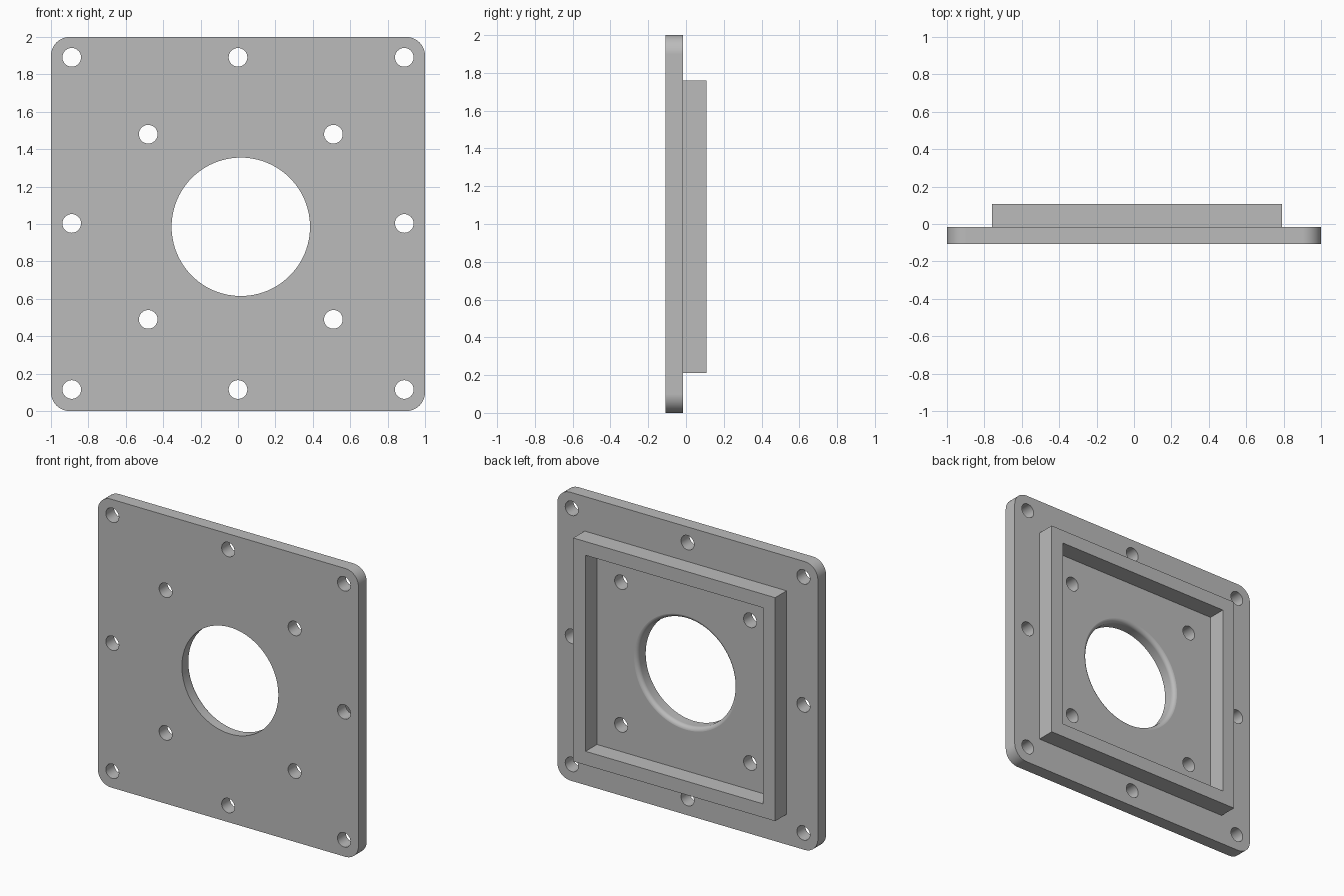
import bpy, bmesh, math
from mathutils import Matrix

if "Cube" in bpy.data.objects:
    bpy.data.objects.remove(bpy.data.objects["Cube"], do_unlink=True)

FRONT, STEP, BACK = -0.108, -0.017, 0.108   # depths along y
CX, CZ = 0.015, 0.985                       # centre of the bore and the raised frame
BORE, FILLET, HOLE = 0.37, 0.03, 0.05

grey = bpy.data.materials.new("plain grey")
grey.use_nodes = True
grey.diffuse_color = (0.5, 0.5, 0.5, 1)
grey.node_tree.nodes["Principled BSDF"].inputs["Base Color"].default_value = (0.5, 0.5, 0.5, 1)


def make_object(name, bm):
    bmesh.ops.recalc_face_normals(bm, faces=bm.faces)
    mesh = bpy.data.meshes.new(name)
    bm.to_mesh(mesh)
    bm.free()
    mesh.materials.append(grey)
    obj = bpy.data.objects.new(name, mesh)
    bpy.context.collection.objects.link(obj)
    return obj


def add_box(bm, x, z, width, y0, y1):
    place = Matrix.Translation((x, (y0 + y1) / 2, z)) @ Matrix.Diagonal((width, y1 - y0, width, 1))
    bmesh.ops.create_cube(bm, size=1, matrix=place)


def add_turned(bm, x, z, profile, sides):
    """Closed solid turned about the y direction from (radius, y) pairs."""
    rings = []
    for radius, y in profile:
        angles = [math.tau * i / sides for i in range(sides)]
        rings.append([bm.verts.new((x + radius * math.cos(a), y, z + radius * math.sin(a))) for a in angles])
    for a, b in zip(rings, rings[1:]):
        for i in range(sides):
            j = (i + 1) % sides
            bm.faces.new((a[i], a[j], b[j], b[i]))
    bm.faces.new(rings[0])
    bm.faces.new(rings[-1])


def cut(obj, cutter):
    cutter.hide_render = True
    mod = obj.modifiers.new("cut", 'BOOLEAN')
    mod.operation, mod.solver, mod.object = 'DIFFERENCE', 'EXACT', cutter
    select(obj)
    bpy.ops.object.modifier_apply(modifier=mod.name)
    bpy.data.objects.remove(cutter, do_unlink=True)


def select(obj):
    bpy.ops.object.select_all(action='DESELECT')
    obj.select_set(True)
    bpy.context.view_layer.objects.active = obj


# Base plate with rounded corners
bm = bmesh.new()
add_box(bm, 0, 1, 2, FRONT, STEP)
corners = [e for e in bm.edges if abs(e.verts[0].co.y - e.verts[1].co.y) > 0.01]
bmesh.ops.bevel(bm, geom=corners, offset=0.1, segments=10, profile=0.5, affect='EDGES')
plate = make_object("base_plate", bm)

# Screw holes: eight round the rim, four round the bore
bm = bmesh.new()
spots = [(0.889 * i, 1.003 + 0.888 * j) for i in (-1, 0, 1) for j in (-1, 0, 1) if i or j]
spots += [(CX + 0.495 * i, CZ + 0.495 * j) for i in (-1, 1) for j in (-1, 1)]
for x, z in spots:
    add_turned(bm, x, z, [(HOLE, FRONT - 0.1), (HOLE, STEP + 0.1)], 32)

# Central bore, rounded over at the back
profile = [(BORE, FRONT - 0.1)]
for k in range(9):
    t = math.pi / 2 * k / 8
    profile.append((BORE + FILLET * (1 - math.cos(t)), STEP + 0.0004 - FILLET * (1 - math.sin(t))))
profile.append((BORE + FILLET, STEP + 0.1))
add_turned(bm, CX, CZ, profile, 96)
cut(plate, make_object("hole_cutter", bm))

select(plate)
bpy.ops.object.shade_smooth_by_angle(angle=math.radians(30))
weighted = plate.modifiers.new("even shading", 'WEIGHTED_NORMAL')
weighted.keep_sharp = True

# Raised square frame on the back
bm = bmesh.new()
add_box(bm, CX, CZ, 1.55, STEP, BACK)
frame = make_object("raised_frame", bm)
bm = bmesh.new()
add_box(bm, CX, CZ, 1.36, STEP - 0.1, BACK + 0.1)
cut(frame, make_object("frame_cutter", bm))
